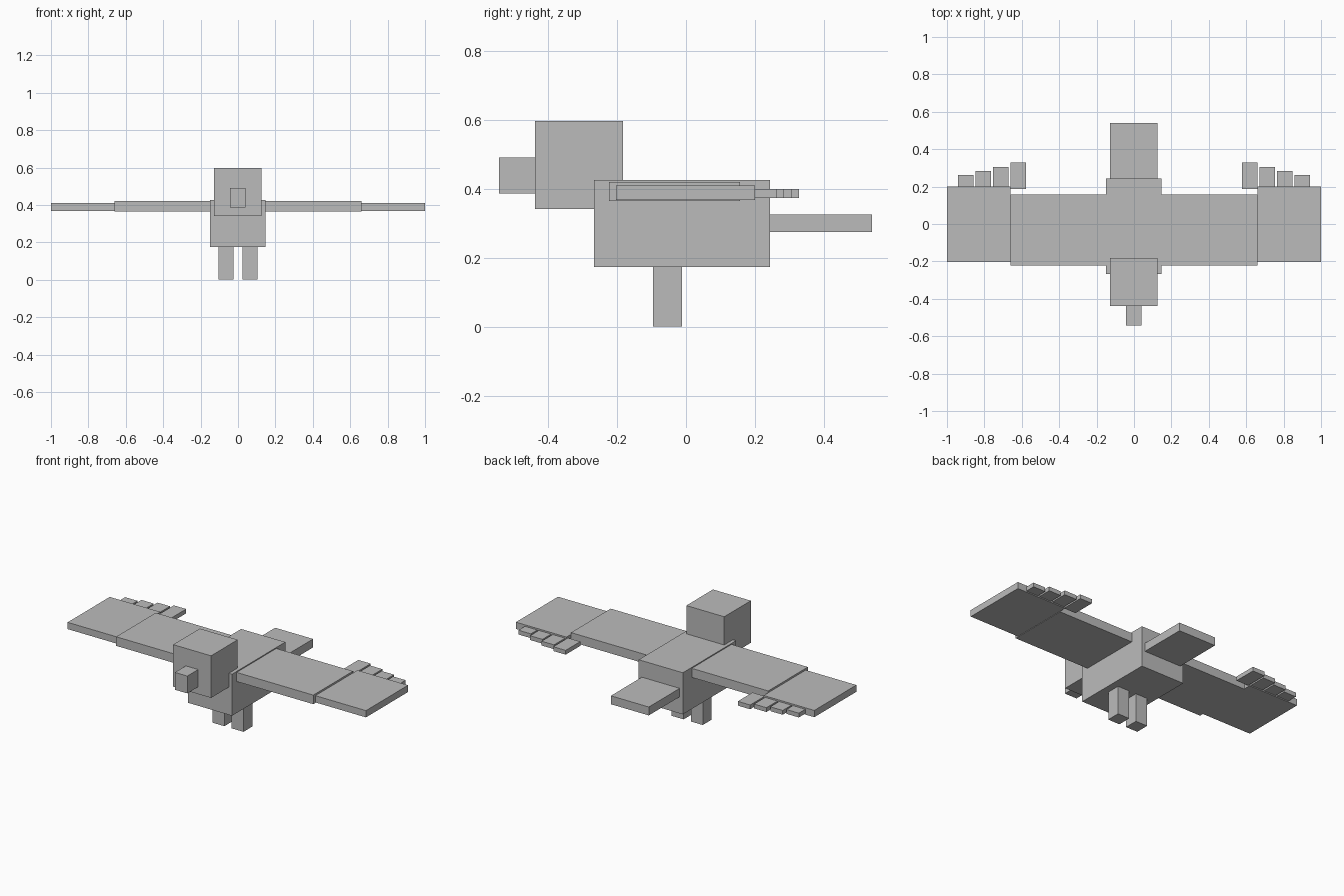
import bpy

default_cube = bpy.data.objects.get("Cube")
if default_cube:
    bpy.data.objects.remove(default_cube)

# One plain grey for the whole bird
grey = bpy.data.materials.new("plain_grey")
grey.use_nodes = True
colour = (0.5, 0.5, 0.5, 1)
grey.diffuse_color = colour
grey.node_tree.nodes["Principled BSDF"].inputs["Base Color"].default_value = colour


def box(name, x, y, z):
    """Add a box from (low, high) ranges along each axis."""
    ranges = (x, y, z)
    bpy.ops.mesh.primitive_cube_add(size=1, location=[(a + b) / 2 for a, b in ranges])
    part = bpy.context.object
    part.name = name
    part.scale = [b - a for a, b in ranges]
    bpy.ops.object.transform_apply(location=False, rotation=False, scale=True)
    part.data.materials.append(grey)
    return part


def pair(name, x, y, z):
    """Add a box on the left (+x) and its mirror on the right."""
    box("left_" + name, x, y, z)
    box("right_" + name, (-x[1], -x[0]), y, z)


# Body, head, beak and tail
box("body", (-0.149, 0.147), (-0.267, 0.243), (0.174, 0.426))
box("head", (-0.128, 0.126), (-0.438, -0.183), (0.342, 0.597))
box("beak", (-0.043, 0.04), (-0.542, -0.438), (0.386, 0.491))
box("tail", (-0.128, 0.126), (0.243, 0.539), (0.275, 0.326))

# Legs
pair("leg", (0.024, 0.104), (-0.096, -0.012), (0, 0.174))

# Two-part wings
pair("inner_wing", (0.146, 0.661), (-0.223, 0.157), (0.365, 0.42))
pair("outer_wing", (0.661, 1), (-0.203, 0.2), (0.368, 0.409))

# Feathers behind each wing, shorter towards the tip
for i in range(4):
    start = 0.577 + 0.0933 * i
    pair(f"feather_{i + 1}", (start, start + 0.083),
         (0.188, 0.328 - 0.022 * i), (0.374, 0.4))
